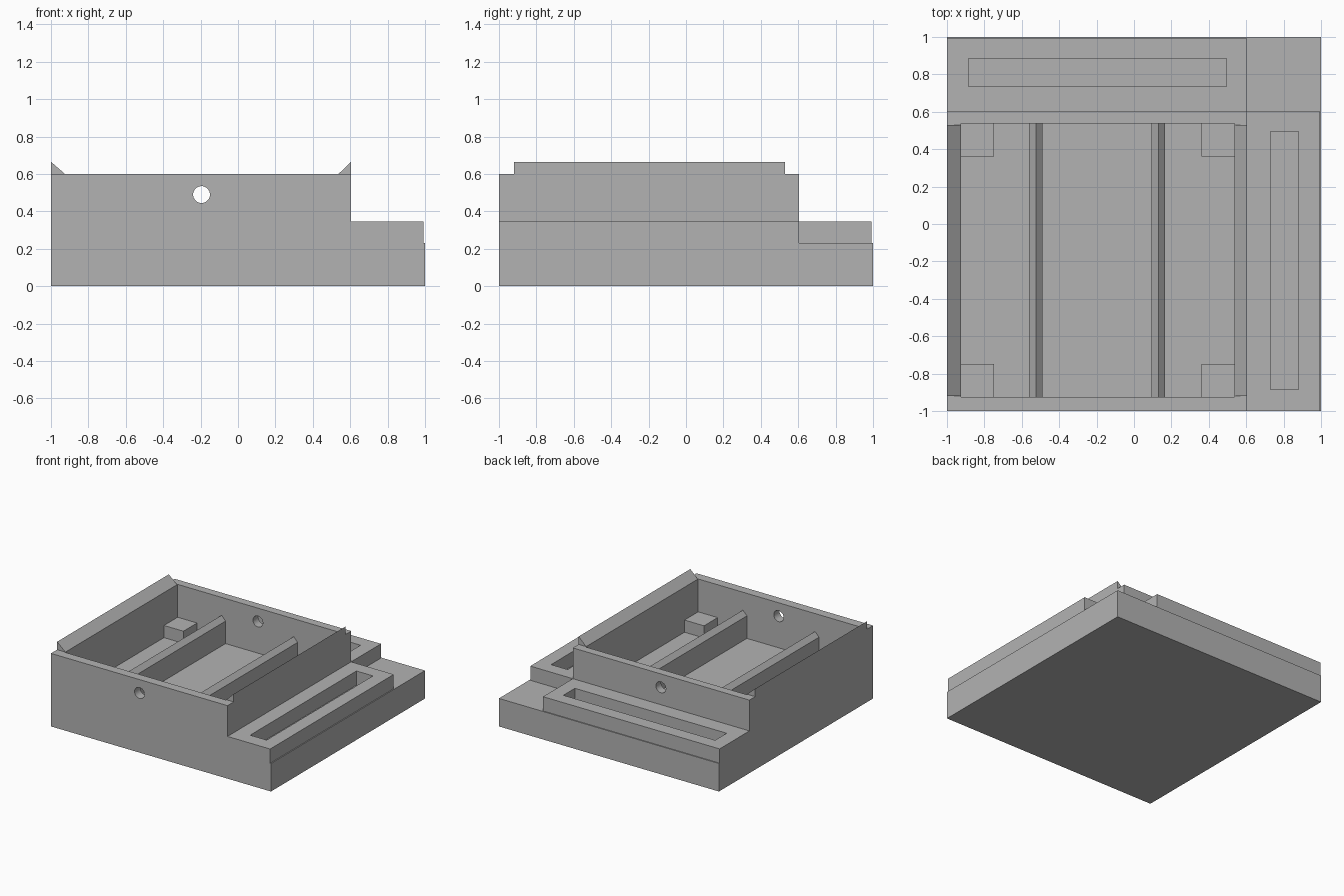
import bpy
import bmesh
from math import radians
from mathutils import Matrix, Vector

cube = bpy.data.objects.get("Cube")
if cube:
    bpy.data.objects.remove(cube, do_unlink=True)

GREY = (0.45, 0.45, 0.45, 1)
grey = bpy.data.materials.new("plain_grey")
grey.use_nodes = True
grey.diffuse_color = GREY
grey.node_tree.nodes["Principled BSDF"].inputs["Base Color"].default_value = GREY


def finish(name, bm):
    bmesh.ops.recalc_face_normals(bm, faces=bm.faces)
    mesh = bpy.data.meshes.new(name)
    bm.to_mesh(mesh)
    bm.free()
    mesh.materials.append(grey)
    obj = bpy.data.objects.new(name, mesh)
    bpy.context.collection.objects.link(obj)
    return obj


def box(name, xs, ys, zs):
    bm = bmesh.new()
    bmesh.ops.create_cube(bm, size=1)
    spans = (xs, ys, zs)
    size = Vector([s[1] - s[0] for s in spans])
    mid = Vector([(s[0] + s[1]) / 2 for s in spans])
    for v in bm.verts:
        v.co = v.co * size + mid
    return finish(name, bm)


def prism(name, profile, ys):
    """Extrude an x-z profile along y."""
    bm = bmesh.new()
    face = bm.faces.new([bm.verts.new((x, ys[0], z)) for x, z in profile])
    new = bmesh.ops.extrude_face_region(bm, geom=[face])["geom"]
    verts = [g for g in new if isinstance(g, bmesh.types.BMVert)]
    bmesh.ops.translate(bm, verts=verts, vec=(0, ys[1] - ys[0], 0))
    return finish(name, bm)


def cut(obj, cutter):
    mod = obj.modifiers.new("cut", "BOOLEAN")
    mod.operation = "DIFFERENCE"
    mod.solver = "EXACT"
    mod.object = cutter
    bpy.context.view_layer.update()
    bpy.context.view_layer.objects.active = obj
    bpy.ops.object.modifier_apply(modifier=mod.name)
    bpy.data.objects.remove(cutter, do_unlink=True)


DECK, TRAY, RIM = 0.23, 0.347, 0.6   # main heights
EDGE = 0.605                         # inner edge of the trays
IN_LO, IN_HI = -0.925, 0.537         # cavity limits on x and y
INNER = (IN_LO, IN_HI)

# Base slab
box("base", (-1, 1), (-1, 1), (0, DECK))

# Walled compartment with a cable hole through front and back
walls = box("compartment_walls", (-1, EDGE), (-1, EDGE), (DECK, RIM))
cut(walls, box("cavity_cutter", INNER, INNER, (DECK - 0.1, RIM + 0.1)))
bm = bmesh.new()
bmesh.ops.create_cone(bm, cap_ends=True, segments=32, radius1=0.045, radius2=0.045, depth=3,
                      matrix=Matrix.Translation((-0.195, 0, 0.49)) @ Matrix.Rotation(radians(90), 4, "X"))
cut(walls, finish("hole_cutter", bm))

# Slotted trays along the left side and the back
SLOT_LONG, SLOT_SHORT = (-0.885, 0.495), (0.73, 0.88)
side_tray = box("side_tray", (EDGE, 0.992), (-1, EDGE), (DECK, TRAY))
cut(side_tray, box("slot_cutter", SLOT_SHORT, SLOT_LONG, (DECK - 0.1, TRAY + 0.1)))
back_tray = box("back_tray", (-1, EDGE), (EDGE, 0.992), (DECK, TRAY))
cut(back_tray, box("slot_cutter", SLOT_LONG, (0.735, 0.885), (DECK - 0.1, TRAY + 0.1)))

# Wedge rails on the side walls
for name, outer, inner in (("right_rail", -1, IN_LO), ("left_rail", EDGE, IN_HI)):
    prism(name, [(outer, RIM), (inner, RIM), (outer, 0.665)], (-0.92, 0.53))

# Dividers with gabled tops
for name, x in (("right_divider", -0.525), ("left_divider", 0.13)):
    w = 0.036
    prism(name, [(x - w, DECK), (x + w, DECK), (x + w, 0.415), (x, 0.453), (x - w, 0.415)], INNER)

# Corner support blocks
SIZE = 0.177
low, high = (IN_LO, IN_LO + SIZE), (IN_HI - SIZE, IN_HI)
for xn, xs in (("right", low), ("left", high)):
    for yn, ys in (("front", low), ("back", high)):
        box(f"{yn}_{xn}_corner_block", xs, ys, (DECK, 0.33))
